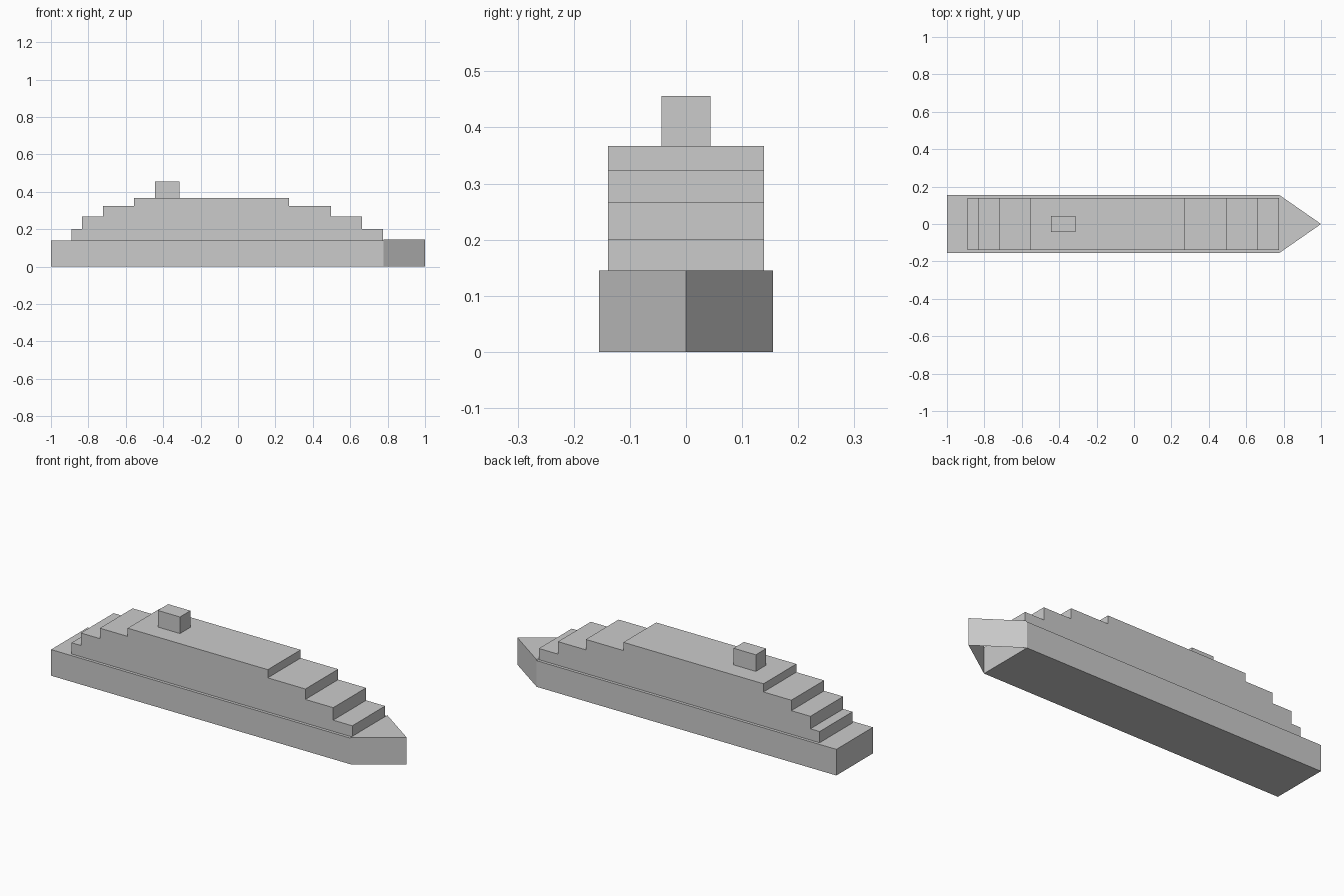
import bpy, bmesh

if "Cube" in bpy.data.objects:
    bpy.data.objects.remove(bpy.data.objects["Cube"])


def make_object(name, verts, faces):
    mesh = bpy.data.meshes.new(name)
    mesh.from_pydata(verts, [], faces)
    mesh.update()
    obj = bpy.data.objects.new(name, mesh)
    bpy.context.collection.objects.link(obj)
    return obj


def box(name, x0, x1, half_y, z0, z1):
    bm = bmesh.new()
    bmesh.ops.create_cube(bm, size=1)
    for v in bm.verts:
        v.co.x = x1 if v.co.x > 0 else x0
        v.co.y = half_y if v.co.y > 0 else -half_y
        v.co.z = z1 if v.co.z > 0 else z0
    mesh = bpy.data.meshes.new(name)
    bm.to_mesh(mesh)
    bm.free()
    obj = bpy.data.objects.new(name, mesh)
    bpy.context.collection.objects.link(obj)
    return obj


def window_row(name, x0, x1, y, z, size=0.006, step=0.035):
    # tiny flush panes along both sides
    verts, faces = [], []
    count = int((x1 - x0) / step)
    for side in (-1, 1):
        for i in range(count + 1):
            x = x0 + (x1 - x0) * i / count
            n = len(verts)
            h = size / 2
            verts += [(x + side * -dx * h, side * (y + 0.0004), z + dz * h)
                      for dx, dz in ((-1, -1), (1, -1), (1, 1), (-1, 1))]
            faces.append((n, n + 1, n + 2, n + 3))
    make_object(name, verts, faces)


HULL_Y, DECK_Y, HULL_TOP, BOW_TOP = 0.155, 0.139, 0.14, 0.145

# hull
box("hull", -1.0, 0.777, HULL_Y, 0, HULL_TOP)
window_row("hull_windows", -0.93, 0.71, HULL_Y, 0.07)

# pointed bow, open underneath and behind
plan = [(0.777, -HULL_Y), (1.0, 0), (0.777, HULL_Y)]
make_object("bow", [(x, y, z) for z in (0, BOW_TOP) for x, y in plan],
            [(0, 1, 4, 3), (1, 2, 5, 4), (3, 4, 5)])

# stepped decks: aft x, forward x, top z
decks = [(-0.89, 0.775, 0.2), (-0.835, 0.662, 0.267),
         (-0.722, 0.497, 0.323), (-0.557, 0.274, 0.367)]
bottom = HULL_TOP
for i, (x0, x1, top) in enumerate(decks, 1):
    box(f"deck_{i}", x0, x1, DECK_Y, bottom, top)
    window_row(f"deck_{i}_windows", x0 + 0.05, x1 - 0.05, DECK_Y, (bottom + top) / 2)
    bottom = top

# funnel
box("funnel", -0.445, -0.313, 0.044, bottom, 0.456)
